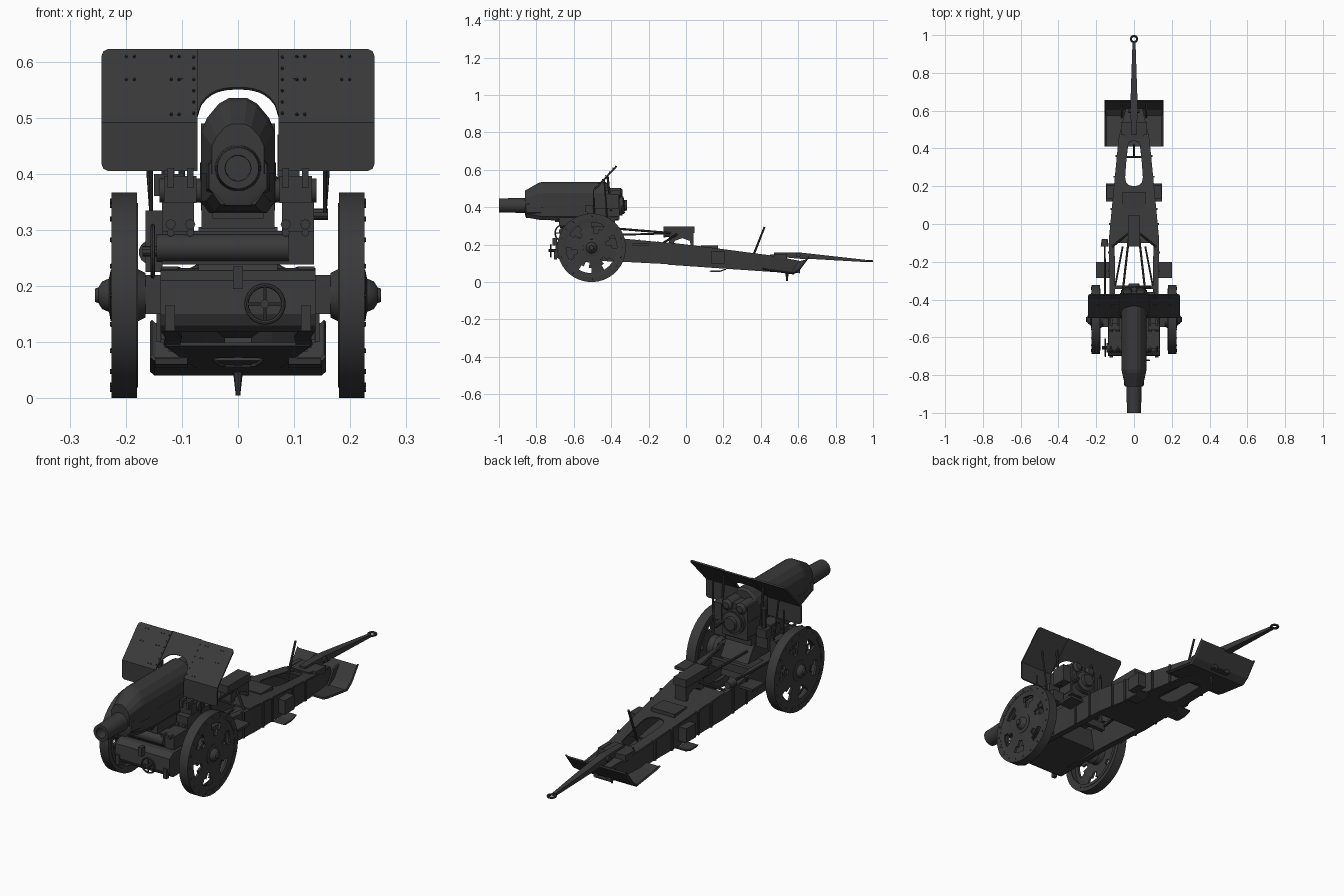
import bpy, bmesh, math
from mathutils import Vector

if "Cube" in bpy.data.objects:
    bpy.data.objects.remove(bpy.data.objects["Cube"])

mat = bpy.data.materials.new("dark gunmetal grey")
mat.diffuse_color = (0.042, 0.042, 0.042, 1)
mat.use_nodes = True
mat.node_tree.nodes["Principled BSDF"].inputs["Base Color"].default_value = mat.diffuse_color

def finish(name, bm, solid=0, smooth=False):
    bmesh.ops.recalc_face_normals(bm, faces=bm.faces[:])
    me = bpy.data.meshes.new(name)
    bm.to_mesh(me); bm.free()
    me.materials.append(mat)
    ob = bpy.data.objects.new(name, me)
    bpy.context.collection.objects.link(ob)
    if solid:
        m = ob.modifiers.new("thick", "SOLIDIFY"); m.thickness = solid; m.offset = 0
    if smooth:
        bpy.ops.object.select_all(action='DESELECT')
        ob.select_set(True); bpy.context.view_layer.objects.active = ob
        bpy.ops.object.shade_smooth_by_angle(angle=math.radians(35))
    return ob

def loft(name, rings, closed=True, caps=True, solid=0, smooth=False):
    bm = bmesh.new()
    rs = [[bm.verts.new(p) for p in r] for r in rings]
    n = len(rs[0])
    for a, b in zip(rs, rs[1:]):
        for i in range(n if closed else n - 1):
            j = (i + 1) % n
            bm.faces.new((a[i], a[j], b[j], b[i]))
    if caps and closed:
        bm.faces.new(rs[0]); bm.faces.new(rs[-1])
    return finish(name, bm, solid, smooth)

def box(name, x0, x1, y0, y1, z0, z1):
    return loft(name, [[(x0, y, z0), (x1, y, z0), (x1, y, z1), (x0, y, z1)] for y in (y0, y1)])

def prism_x(name, prof, x0, x1):           # yz profile pushed along x
    return loft(name, [[(x, y, z) for y, z in prof] for x in (x0, x1)])

def tube(name, stations, axis, centre, n=24, caps=True):   # stations: (position along axis, radius)
    rings = []
    for t, r in stations:
        ring = []
        for i in range(n):
            a = 2 * math.pi * (i + .5) / n
            u, v = r * math.cos(a), r * math.sin(a)
            ring.append((t, centre[0] + u, centre[1] + v) if axis == 'x' else
                        (centre[0] + u, t, centre[1] + v) if axis == 'y' else
                        (centre[0] + u, centre[1] + v, t))
        rings.append(ring)
    return loft(name, rings, caps=caps, smooth=True)

def rod(name, p, q, r, r2=None, n=10):
    p, q = Vector(p), Vector(q)
    bm = bmesh.new()
    M = (q - p).to_track_quat('Z', 'Y').to_matrix().to_4x4()
    M.translation = (p + q) / 2
    bmesh.ops.create_cone(bm, cap_ends=True, segments=n, radius1=r, radius2=r2 or r, depth=(q - p).length, matrix=M)
    return finish(name, bm, smooth=True)

def torus(name, c, R, r, rot=(0, 0, 0)):
    bpy.ops.mesh.primitive_torus_add(location=c, rotation=rot, major_radius=R, minor_radius=r, major_segments=24, minor_segments=8)
    ob = bpy.context.object; ob.name = name; ob.data.materials.append(mat)
    return ob

# ---- barrel, jacket, recuperator housing, cradle
tube("barrel", [(-.90, .022), (-1, .023), (-1, .037), (-.86, .041), (-.855, .05), (-.78, .055), (-.34, .055)], 'y', (0, .41), 32)
tube("muzzle_collar", [(-.86, .042), (-.855, .056), (-.79, .062), (-.70, .062)], 'y', (0, .395), 8)
def hood(y, k, top):
    pts = [(.066, .40), (.066, .475), (.055, .50), (.034, .525), (.016, .535)]
    half = [(x * k, .40 + (z - .40) * top) for x, z in pts]
    return [(x, y, z) for x, z in half] + [(-x, y, z) for x, z in half[::-1]]
loft("recuperator_housing", [hood(-.86, .70, .66), hood(-.79, .95, .96), hood(-.77, 1, 1), hood(-.43, 1, 1), hood(-.42, .95, .93)])
loft("cradle", [[(-w, y, .42), (-w, y, z + .02), (-w + .015, y, z), (w - .015, y, z), (w, y, z + .02), (w, y, .42)]
                for y, w, z in ((-.85, .045, .345), (-.78, .056, .332), (-.70, .066, .33), (-.36, .068, .33))])
box("cradle_base", -.065, .065, -.68, -.38, .302, .345)
box("cradle_front_block", -.045, .045, -.70, -.66, .32, .342)
box("breech_ring", -.066, .066, -.43, -.355, .335, .49)
tube("breech_screw", [(-.36, .048), (-.335, .048), (-.33, .03), (-.315, .028)], 'y', (0, .41), 16)
rod("breech_lever", (.03, -.34, .42), (.085, -.335, .37), .008)
for x in (-.035, .035):
    tube("recoil_cylinder_cap", [(-.42, .026), (-.35, .026), (-.34, .015)], 'y', (x, .478), 14)

# ---- bent shield with arched centre panel
def lean(z): return -.495 + max(0, z - .49) * .94
for s in (-1, 1):
    cols = [(.072, .405, .62), (.232, .405, .62), (.240, .409, .616), (.243, .417, .608)]
    loft("shield_side", [[(s * x, lean(z), z) for z in (b, .49, t)] for x, b, t in cols], closed=False, solid=.007)
arch = [(-.075 + .15 * i / 16) for i in range(17)]
loft("shield_centre", [[(x, lean(z) + .004, z) for z in (.49 + .062 * (1 - abs(x / .0751) ** 2.6) ** .5, .62)] for x in arch],
     closed=False, solid=.006)
spots = [(.079, .505 + .02 * i) for i in range(6)] + [(x, z) for z in (.503, .565, .606) for x in (.105, .119)]
spots += [(x, z) for z in (.565, .606) for x in (.185, .199)]
for s in (-1, 1):
    for x, z in spots:
        rod("shield_rivet", (s * x, lean(z), z), (s * x, lean(z) - .006, z + .005), .0035, .002, 6)
    # shield braces and stays
    rod("shield_brace", (s * .10, -.40, .38), (s * .10, lean(.57), .57), .006)
    rod("shield_stay", (s * .155, -.49, .33), (s * .155, -.49, .45), .0035)
    rod("shield_outer_brace", (s * .155, -.42, .34), (s * .17, lean(.55), .55), .004)

# ---- wheels: tyre, pierced disc, hub, studs
WY, WZ = -.505, .1835
for s in (-1, 1):
    tube("wheel_tyre", [(s * x, r) for x, r in ((.180, .158), (.180, .1835), (.225, .1835), (.225, .158), (.180, .158))], 'x', (WY, WZ), 40, False)
    tube("wheel_inner_flange", [(s * x, r) for x, r in ((.178, .150), (.178, .165), (.183, .165), (.183, .150), (.178, .150))], 'x', (WY, WZ), 40, False)
    bm = bmesh.new()
    radii, N = (.02, .08, .108, .136, .160), 48
    dish = (.222, .218, .216, .216, .219)
    g = [[bm.verts.new((s * d, WY + r * math.cos(2 * math.pi * i / N), WZ + r * math.sin(2 * math.pi * i / N))) for i in range(N)]
         for r, d in zip(radii, dish)]
    for k in range(4):
        for i in range(N):
            m = (i + 2) % 8
            if (k == 1 and m in (3, 4)) or (k == 2 and 2 <= m <= 5):
                continue                       # lightening holes
            j = (i + 1) % N
            bm.faces.new((g[k][i], g[k][j], g[k + 1][j], g[k + 1][i]))
    finish("wheel_disc", bm, .010)
    tube("wheel_hub", [(s * x, r) for x, r in ((.165, .03), (.21, .048), (.227, .046), (.23, .03), (.242, .025), (.249, .014), (.255, .012))], 'x', (WY, WZ), 20)
    tube("brake_drum", [(s * .165, .04), (s * .185, .05)], 'x', (WY, WZ), 24)
    for i in range(20):
        a = 2 * math.pi * i / 20
        y, z = WY + .168 * math.cos(a), WZ + .168 * math.sin(a)
        rod("tyre_stud", (s * .222, y, z), (s * .228, y, z), .005, .004, 6)
rod("axle", (-.18, WY, WZ), (.18, WY, WZ), .02, n=16)
for s in (-1, 1):
    box("axle_bracket", s * .13, s * .165, -.545, -.465, .15, .22)

# ---- front carriage body
prism_x("carriage_body", [(-.69, .13), (-.70, .15), (-.695, .21), (-.67, .228), (-.42, .232), (-.40, .12), (-.67, .118)], -.138, .138)
box("cross_beam", -.135, .135, -.66, -.50, .238, .298)
tube("cross_shaft", [(-.145, .025), (.09, .025)], 'x', (-.655, .268), 14)
prism_x("saddle", [(-.64, .225), (-.60, .305), (-.40, .305), (-.35, .23)], -.07, .07)
box("rear_crossbar", -.13, .13, -.345, -.325, .19, .225)
box("front_lock_lug", -.009, .009, -.715, -.69, .195, .235)
for s in (-1, 1):
    box("front_hinge", s * .112, s * .130, -.707, -.69, .12, .165)
    box("trunnion_cheek", s * .078, s * .135, -.56, -.40, .298, .35)
    box("trunnion_cap", s * .074, s * .132, -.53, -.43, .348, .396)
    tube("trunnion_pin", [(s * .06, .022), (s * .14, .022)], 'x', (-.47, .37), 16)
    for x in (.085, .12):
        rod("cheek_bolt", (s * x, -.57, .31), (s * x, -.54, .31), .009, n=8)
        box("cap_lug", s * (x - .006), s * (x + .006), -.54, -.50, .375, .41)
        rod("beam_bolt", (s * x, -.675, .295), (s * x, -.645, .295), .007, n=8)

# ---- handwheels and laying gear
torus("front_handwheel", (.048, -.722, .168), .033, .004, (math.pi / 2, 0, 0))
rod("handwheel_hub", (.048, -.735, .168), (.048, -.69, .168), .008)
for a in (0, 90, 180, 270):
    c, d = math.cos(math.radians(a)), math.sin(math.radians(a))
    rod("handwheel_spoke", (.048, -.722, .168), (.048 + .033 * c, -.722, .168 + .033 * d), .003, n=6)
torus("side_handwheel", (-.152, -.655, .262), .045, .004, (0, math.pi / 2, 0))
rod("side_handwheel_spoke", (-.152, -.70, .262), (-.152, -.61, .262), .003)
rod("side_handwheel_spoke", (-.152, -.655, .217), (-.152, -.655, .307), .003)
rod("side_handwheel_shaft", (-.17, -.655, .262), (-.12, -.655, .262), .009)
box("elevation_gearbox", -.165, -.135, -.50, -.42, .225, .335)
rod("elevation_shaft", (-.152, -.46, .25), (-.155, -.10, .26), .005)
rod("laying_grip", (-.155, -.12, .26), (-.155, -.08, .26), .022, .016, 14)
box("sight_arm", -.15, -.10, -.41, -.37, .36, .40)
rod("sight", (-.125, -.39, .40), (-.125, -.39, .49), .012)
rod("right_knob", (.13, -.47, .328), (.16, -.47, .328), .010)
box("breech_side_box", .07, .11, -.43, -.36, .39, .47)

# ---- box trail
def st(y):                                     # outer x, bottom z, top z at station y
    keys = [(-.66, .138, .12, .235), (-.33, .13, .108, .232), (-.08, .133, .095, .208), (.13, .113, .08, .182), (.45, .082, .058, .14), (.61, .045, .05, .11)]
    for a, b in zip(keys, keys[1:]):
        if y <= b[0]:
            t = (y - a[0]) / (b[0] - a[0])
            return [a[i] + (b[i] - a[i]) * t for i in (1, 2, 3)]
    return keys[-1][1:]
for s in (-1, 1):
    rings = []
    for y in (-.6, -.33, -.08, .13, .45, .61):
        x, b, t = st(y); i = x - (.03 if y < 0 else .022)
        rings.append([(s * x, y, b), (s * x, y, t), (s * i, y, t), (s * i, y, b)])
    loft("trail_rail", rings)
    for y in (-.25, -.15, 0, .08, .25, .36):
        x, b, t = st(y)
        box("trail_rib", s * (x - .01), s * (x + .006), y - .005, y + .005, b, t + .003)
    # plating beside the rounded trail opening
    ys = [(.2, .004), (.206, .028), (.22, .041), (.245, .047), (.32, .042), (.42, .031), (.436, .022), (.44, .004)]
    for lvl, nm in ((2, "trail_top_plate"), (1, "trail_bottom_plate")):
        loft(nm, [[(s * w, y, st(y)[lvl]), (s * (st(y)[0] - .004), y, st(y)[lvl])] for y, w in ys], closed=False, solid=.006)
    # steps, side brackets, braces
    prism_x("side_step", [(.12, .060), (.135, .054), (.18, .054), (.215, .066), (.215, .072), (.18, .061), (.14, .061)], s * .09, s * .148)
    box("step_support", s * .10, s * .145, .135, .205, .10, .165)
    box("layer_step", s * .13, s * .20, -.285, -.20, .195, .207)
    rod("trail_brace", (s * .115, -.12, .21), (s * .03, -.05, .255), .006)
    rod("long_stay", (s * .06, -.36, .285), (s * .028, -.08, .262), .006)
    rod("lower_diagonal", (s * .10, -.33, .21), (s * .06, -.12, .20), .005)
for lvl, nm in ((2, "trail_top_deck"), (1, "trail_bottom_deck")):
    for y0, y1, m in ((-.1, .2, .08), (.44, .61, .5)):
        loft(nm, [[(-st(y)[0] + .004, y, st(y)[lvl]), (st(y)[0] - .004, y, st(y)[lvl])] for y in (y0, m, y1)], closed=False, solid=.006)
box("deck_hatch", -.06, .06, .08, .17, .178, .196)
box("trail_rear_locker", -.05, .05, .45, .54, .12, .148)
rod("opening_bar", (-.05, .355, .145), (.05, .355, .145), .005)
for s in (-1, 1):
    box("deck_clamp", s * .05, s * .07, .47, .54, .12, .15)

# ---- travel lock on deck
box("travel_lock_top", -.032, .032, -.12, .045, .262, .298)
prism_x("travel_lock_stand", [(-.09, .20), (-.09, .265), (.04, .265), (.04, .185), (.028, .185), (.02, .22), (-.02, .235), (-.06, .22), (-.072, .195)], -.028, .028)

# ---- spade, spike, tow bar, lever
loft("spade", [[(x, y, z + lift) for y, z in ((.41, .070), (.44, .062), (.575, .044), (.605, .065), (.655, .132))]
               for x, lift in ((-.155, .006), (-.148, 0), (.148, 0), (.155, .006))], closed=False, solid=.007)
for s in (-1, 1):
    loft("spade_gusset", [[(s * x, .56, .048), (s * x, .605, .068), (s * x, .64, .12), (s * x, .60, .11)] for x in (.06, .068)])
rod("spade_spike", (0, .54, .05), (0, .54, .005), .009, .004, 8)
loft("tow_bar", [[(-w, y, z - h), (w, y, z - h), (w, y, z + h), (-w, y, z + h)]
                 for y, w, z, h in ((.47, .014, .148, .01), (.60, .019, .142, .017), (.70, .017, .135, .013), (.96, .008, .113, .006))])
torus("tow_eye", (0, .979, .112), .016, .0055)
rod("tow_pivot", (-.03, .60, .145), (.03, .60, .145), .013)
rod("trail_lever", (0, .355, .13), (0, .42, .295), .006, .005)
